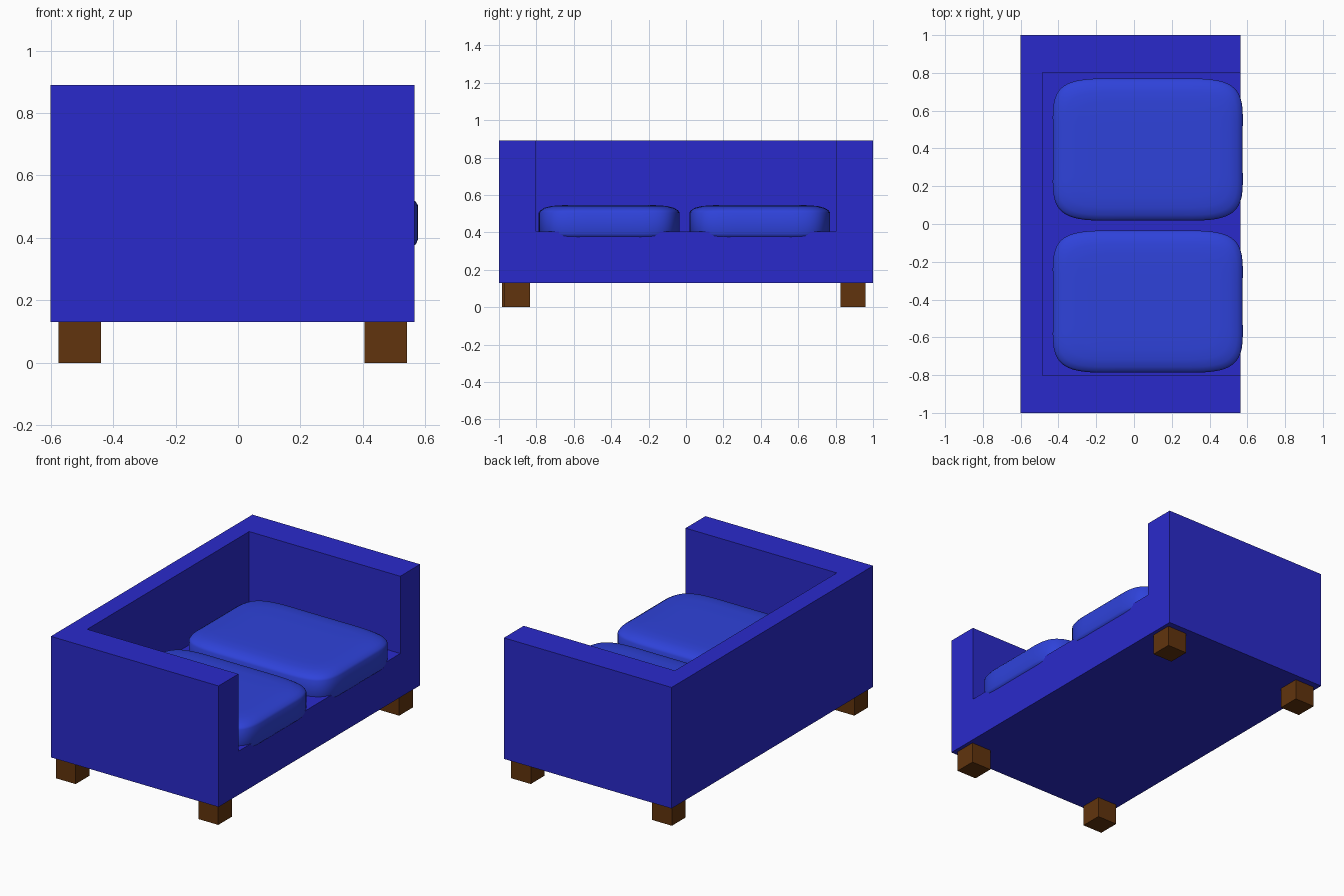
import bpy, bmesh
from math import cos, sin, pi, copysign, radians

if "Cube" in bpy.data.objects:
    bpy.data.objects.remove(bpy.data.objects["Cube"])


def material(name, rgb):
    m = bpy.data.materials.new(name)
    m.diffuse_color = (*rgb, 1)
    m.use_nodes = True
    m.node_tree.nodes["Principled BSDF"].inputs["Base Color"].default_value = m.diffuse_color
    return m


BODY = material("body_blue", (0.023, 0.023, 0.60))
CUSHION = material("cushion_blue", (0.028, 0.055, 0.70))
WOOD = material("brown_wood", (0.12, 0.034, 0.004))


def add_object(name, bm, mat):
    bmesh.ops.recalc_face_normals(bm, faces=bm.faces)
    mesh = bpy.data.meshes.new(name)
    bm.to_mesh(mesh)
    bm.free()
    obj = bpy.data.objects.new(name, mesh)
    bpy.context.collection.objects.link(obj)
    if mat:
        mesh.materials.append(mat)
    return obj


def box(name, lo, hi, mat=None):
    bm = bmesh.new()
    bmesh.ops.create_cube(bm, size=1)
    for v in bm.verts:
        v.co = [(a + b) / 2 + c * (b - a) for a, b, c in zip(lo, hi, v.co)]
    return add_object(name, bm, mat)


# Sofa body: a block with the seating space cut out, open to +x
body = box("sofa_body", (-0.6, -1, 0.13), (0.565, 1, 0.89), BODY)
cutter = box("seat_cutter", (-0.485, -0.803, 0.405), (0.9, 0.803, 1.2))
cutter.hide_render = True
cutter.hide_viewport = True
cut = body.modifiers.new("seat_space", "BOOLEAN")
cut.object = cutter
cut.solver = "EXACT"

# Four block legs
for end, x in (("back", -0.575), ("front", 0.405)):
    left = -0.985 if end == "back" else -0.97
    for side, y in (("left", left), ("right", 0.825)):
        box(f"{end}_{side}_leg", (x, y, 0), (x + 0.137, y + 0.136, 0.13), WOOD)


def cushion(name, cx, cy, a, b, segments=64):
    """Pillow lofted through pinched, rounded-rectangle rings."""
    # (inset from the outline, height)
    profile = [(0.20, 0.372), (0.09, 0.362), (0.03, 0.363), (0.006, 0.38), (0, 0.395),
               (0, 0.505), (0.008, 0.517), (0.03, 0.531), (0.07, 0.541),
               (0.13, 0.545), (0.25, 0.545)]
    bm = bmesh.new()
    rings = []
    for inset, z in profile:
        ring = []
        for i in range(segments):
            t = 2 * pi * (i + 0.5) / segments
            u = copysign(abs(cos(t)) ** 0.42, cos(t))
            v = copysign(abs(sin(t)) ** 0.42, sin(t))
            x = (a - inset) * u - 0.023 * u * (1 - v * v)
            y = (b - inset) * v - 0.016 * v * (1 - u * u)
            ring.append(bm.verts.new((cx + x, cy + y, z)))
        rings.append(ring)
    for lower, upper in zip(rings, rings[1:]):
        for i in range(segments):
            j = (i + 1) % segments
            bm.faces.new((lower[i], lower[j], upper[j], upper[i]))
    bm.faces.new(rings[0])
    bm.faces.new(rings[-1])
    obj = add_object(name, bm, CUSHION)
    bpy.ops.object.select_all(action="DESELECT")
    obj.select_set(True)
    bpy.context.view_layer.objects.active = obj
    bpy.ops.object.shade_smooth_by_angle(angle=radians(40))


# Two seat cushions, sunk slightly into the seat and overhanging its front
cushion("right_cushion", 0.073, 0.394, 0.524, 0.391)
cushion("left_cushion", 0.073, -0.411, 0.524, 0.391)
